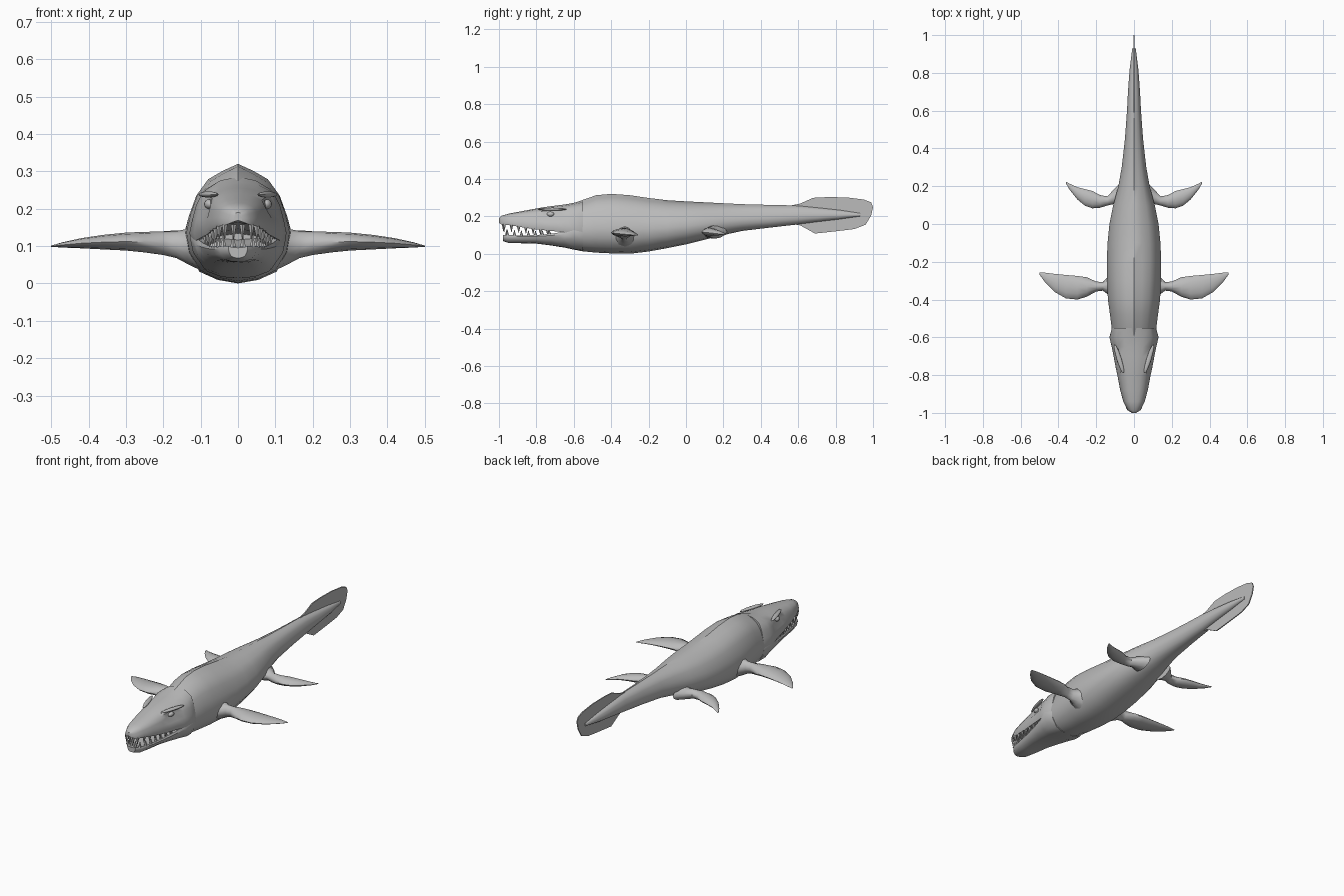
import bpy
import bmesh
import math
from mathutils import Matrix, Vector

old = bpy.data.objects.get("Cube")
if old:
    bpy.data.objects.remove(old, do_unlink=True)

skin = bpy.data.materials.new("grey skin")
skin.use_nodes = True
GREY = (0.5, 0.5, 0.5, 1.0)
skin.diffuse_color = GREY
skin.node_tree.nodes["Principled BSDF"].inputs["Base Color"].default_value = GREY


def finish(bm, name, mirror=False, angle=40):
    """Turn a bmesh into a shaded object, optionally mirrored across x."""
    bmesh.ops.recalc_face_normals(bm, faces=bm.faces)
    mesh = bpy.data.meshes.new(name)
    bm.to_mesh(mesh)
    bm.free()
    mesh.materials.append(skin)
    mesh.shade_smooth()
    mesh.set_sharp_from_angle(angle=math.radians(angle))
    obj = bpy.data.objects.new(name, mesh)
    bpy.context.collection.objects.link(obj)
    if mirror:
        obj.modifiers.new("Mirror", "MIRROR").use_mirror_merge = False
    return obj


def loft(name, rings, mirror=False, angle=40):
    """Skin a row of closed rings and cap both ends."""
    bm = bmesh.new()
    rows = [[bm.verts.new(p) for p in ring] for ring in rings]
    count = len(rows[0])
    for a, b in zip(rows, rows[1:]):
        for i in range(count):
            j = (i + 1) % count
            bm.faces.new((a[i], a[j], b[j], b[i]))
    bm.faces.new(rows[0])
    bm.faces.new(rows[-1])
    return finish(bm, name, mirror, angle)


def symmetric_ring(y, half):
    """Close a half section that starts and ends on the centre line."""
    other = [(-x, z) for x, z in reversed(half[1:-1])]
    return [Vector((x, y, z)) for x, z in half + other]


def sample(stations, y):
    """Interpolate a station table at a given y."""
    for a, b in zip(stations, stations[1:]):
        if a[0] <= y <= b[0]:
            t = (y - a[0]) / (b[0] - a[0])
            return [p + (q - p) * t for p, q in zip(a, b)]
    return stations[-1]


# Trunk and tail core: y, half width, top, bottom
BODY = [
    (-.62, .105, .265, .028), (-.56, .117, .285, .014), (-.48, .127, .313, .006),
    (-.4, .138, .32, .002), (-.3, .143, .313, 0), (-.2, .144, .298, .012),
    (-.1, .14, .286, .03), (0, .13, .28, .05), (.1, .11, .275, .075),
    (.2, .083, .27, .1), (.3, .065, .265, .122), (.45, .048, .261, .14),
    (.6, .037, .258, .157), (.7, .032, .248, .17), (.82, .023, .235, .184),
    (.93, .009, .218, .2),
]
BODY_SHAPE = [(0, 1), (.3, .88), (.58, .74), (.78, .5), (.92, .15), (1, -.15),
              (.94, -.48), (.72, -.8), (.38, -.94), (0, -1)]


def body_ring(y, w, top, bottom):
    mid, half = (top + bottom) / 2, (top - bottom) / 2
    return symmetric_ring(y, [(x * w, mid + z * half) for x, z in BODY_SHAPE])


loft("body", [body_ring(*s) for s in BODY])

# Upper head: y, half width, top, lip height, eye socket inset
SKULL = [
    (-1, .012, .19, .165, 0), (-.985, .035, .204, .156, 0), (-.94, .057, .216, .152, 0),
    (-.88, .073, .227, .142, 0), (-.8, .088, .242, .13, 0), (-.76, .097, .249, .126, .12),
    (-.7, .108, .257, .12, .14), (-.65, .118, .263, .115, 0), (-.6, .13, .272, .11, 0),
    (-.55, .117, .285, .1, 0),
]


def skull_ring(y, w, top, lip, socket):
    h = top - lip
    return symmetric_ring(y, [
        (0, top), (w * .4, top - h * .05), (w * .72, top - h * .17),
        (w * (.86 - socket), top - h * .38), (w * .94, top - h * .62),
        (w, lip + h * .15), (w * .95, lip), (w * .7, lip + h * .06), (0, lip + h * .14)])


loft("upper_head", [skull_ring(*s) for s in SKULL])

# Lower jaw: y, half width, top, bottom
JAW = [
    (-.978, .026, .1, .068), (-.95, .05, .1, .058), (-.88, .067, .098, .056),
    (-.8, .081, .1, .054), (-.72, .098, .107, .044), (-.65, .114, .118, .033),
    (-.6, .129, .142, .022), (-.55, .116, .13, .014),
]


def jaw_ring(y, w, top, bottom):
    h = top - bottom
    return symmetric_ring(y, [
        (0, top - h * .15), (w * .7, top - h * .08), (w * .94, top), (w, top - h * .15),
        (w * .93, top - h * .5), (w * .7, bottom + h * .15),
        (w * .38, bottom + h * .03), (0, bottom)])


loft("lower_jaw", [jaw_ring(*s) for s in JAW])


# Teeth along both lips
def tooth_row(name, table, lip, start, end, count, height, direction):
    bm = bmesh.new()
    spots = []
    for i in range(count):
        y = start + (end - start) * i / (count - 1)
        s = sample(table, y)
        spots.append((s[1] * .86, y, s[lip], height * (1 - .4 * i / count)))
    first = spots[0]
    spots.append((first[0] * .33, first[1] - .004, first[2], height))
    for x, y, z, size in spots:
        place = Matrix.Translation((x, y, z + direction * size * .42))
        turn = Matrix.Rotation(0 if direction > 0 else math.pi, 4, "X")
        bmesh.ops.create_cone(bm, cap_ends=True, segments=6, radius1=.009, radius2=.0005,
                              depth=size, matrix=place @ turn)
    finish(bm, name, mirror=True)


tooth_row("upper_teeth", SKULL, 3, -.972, -.74, 7, .042, -1)
tooth_row("lower_teeth", JAW, 2, -.955, -.73, 7, .034, 1)


# Brow ridges and eyes
def ellipsoid(name, centre, size, yaw):
    bm = bmesh.new()
    place = (Matrix.Translation(centre) @ Matrix.Rotation(yaw, 4, "Z")
             @ Matrix.Diagonal((*size, 1)))
    bmesh.ops.create_uvsphere(bm, u_segments=12, v_segments=8, radius=1, matrix=place)
    finish(bm, name, mirror=True)


ellipsoid("brow_ridge", (.079, -.715, .238), (.013, .08, .008), -.3)
ellipsoid("eye", (.078, -.725, .212), (.012, .02, .013), -.25)


# Flippers: x, leading y, trailing y, top, bottom
def flipper(name, stations, sides=12):
    rings = []
    for x, lead, trail, top, bottom in stations:
        ring = []
        for i in range(sides):
            a = math.tau * i / sides
            y = (lead + trail) / 2 - (trail - lead) / 2 * math.cos(a)
            s = math.sin(a)
            z = (top + bottom) / 2 + (top - bottom) / 2 * s * abs(s) ** .3
            ring.append(Vector((x, y, z)))
        rings.append(ring)
    loft(name, rings, mirror=True, angle=50)


flipper("front_flipper", [
    (.09, -.41, -.24, .15, .03), (.135, -.375, -.275, .146, .052),
    (.165, -.353, -.307, .14, .068), (.2, -.357, -.305, .139, .076),
    (.25, -.385, -.282, .138, .083), (.3, -.4, -.275, .136, .088),
    (.36, -.394, -.27, .13, .091), (.42, -.36, -.264, .121, .094),
    (.47, -.31, -.258, .11, .096), (.5, -.268, -.257, .101, .098),
])
flipper("rear_flipper", [
    (.07, .08, .22, .155, .08), (.11, .105, .18, .148, .087),
    (.14, .098, .146, .143, .09), (.18, .086, .153, .141, .092),
    (.22, .083, .175, .138, .094), (.26, .097, .185, .133, .096),
    (.3, .13, .195, .125, .098), (.34, .18, .213, .112, .1), (.36, .214, .224, .105, .102),
])

# Thin upright tail fin
FIN = [(.56, .258), (.61, .268), (.68, .299), (.76, .303), (.86, .301), (.95, .29),
       (.99, .275), (1, .25), (.99, .205), (.96, .155), (.9, .132), (.8, .12),
       (.69, .108), (.65, .13), (.61, .152), (.56, .16)]
bm = bmesh.new()
blade = bm.faces.new([bm.verts.new((-.003, y, z)) for y, z in FIN])
made = bmesh.ops.extrude_face_region(bm, geom=[blade])
bmesh.ops.translate(bm, vec=(.006, 0, 0),
                    verts=[v for v in made["geom"] if isinstance(v, bmesh.types.BMVert)])
finish(bm, "tail_fin")
